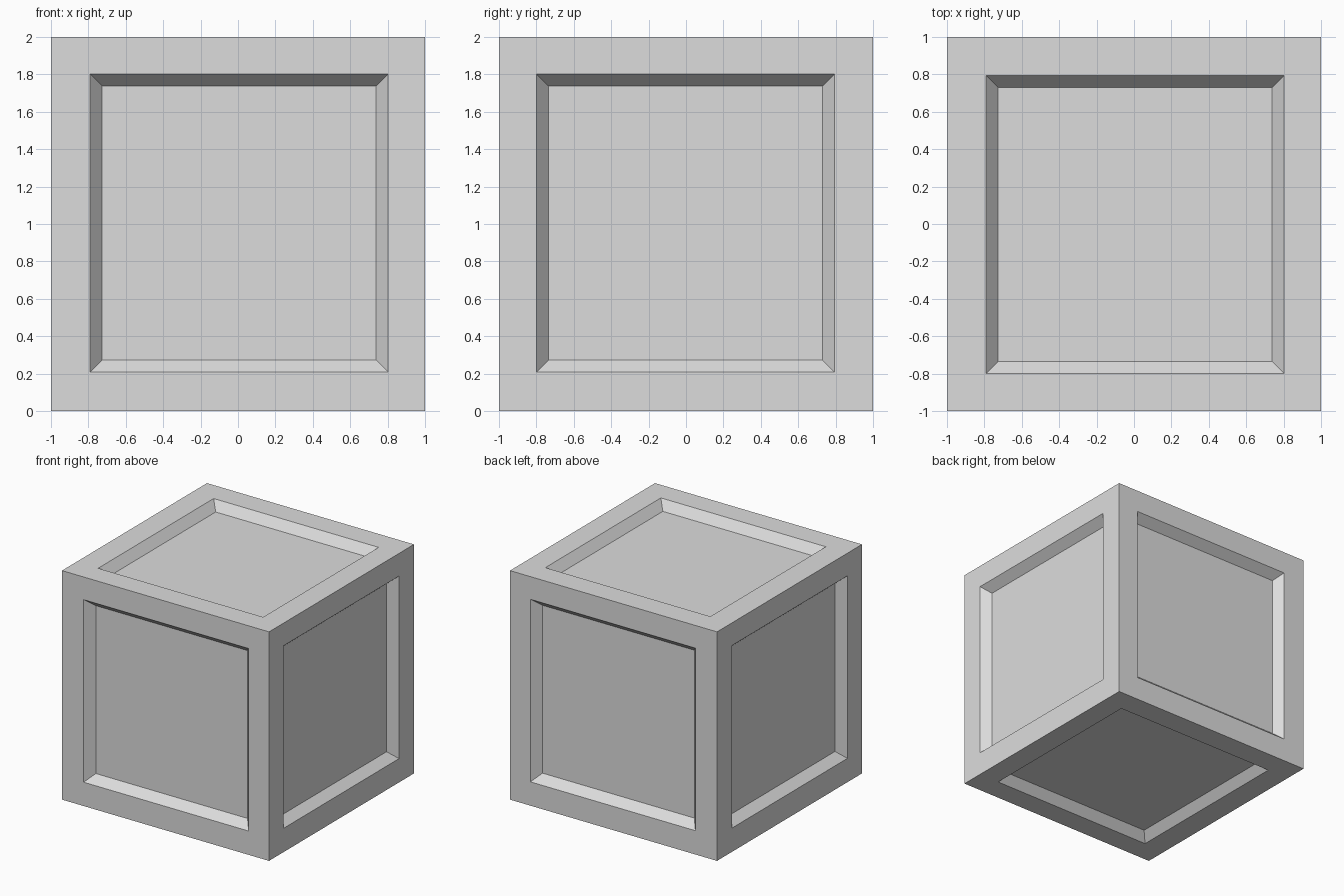
import bpy
import bmesh
from mathutils import Vector

RIM = 0.203      # frame width around each panel
SLOPE = 0.064    # width of the sloped wall
DEPTH = 0.076    # how far each panel sits in
SHIFT = Vector((0.006, -0.003, 0.005))   # slight offset of the recesses

default = bpy.data.objects.get("Cube")
if default:
    bpy.data.objects.remove(default, do_unlink=True)

# Single grey material
grey = bpy.data.materials.new("light_grey")
grey.use_nodes = True
colour = (0.72, 0.72, 0.72, 1)
grey.diffuse_color = colour
grey.node_tree.nodes["Principled BSDF"].inputs["Base Color"].default_value = colour

# Solid box
bm = bmesh.new()
bmesh.ops.create_cube(bm, size=2)
bmesh.ops.translate(bm, verts=bm.verts, vec=(0, 0, 1))

# Frame and sunken, sloped panel on every side
for face in list(bm.faces):
    bm.normal_update()
    normal = face.normal.copy()
    bmesh.ops.inset_individual(bm, faces=[face], thickness=RIM, use_even_offset=True)
    in_plane = SHIFT - normal * SHIFT.dot(normal)
    bmesh.ops.translate(bm, verts=face.verts, vec=in_plane)
    bmesh.ops.inset_individual(bm, faces=[face], thickness=SLOPE, use_even_offset=True)
    bmesh.ops.translate(bm, verts=face.verts, vec=normal * -DEPTH)

bmesh.ops.recalc_face_normals(bm, faces=bm.faces)
mesh = bpy.data.meshes.new("panelled_crate")
bm.to_mesh(mesh)
bm.free()
mesh.materials.append(grey)
crate = bpy.data.objects.new("panelled_crate", mesh)
bpy.context.scene.collection.objects.link(crate)
